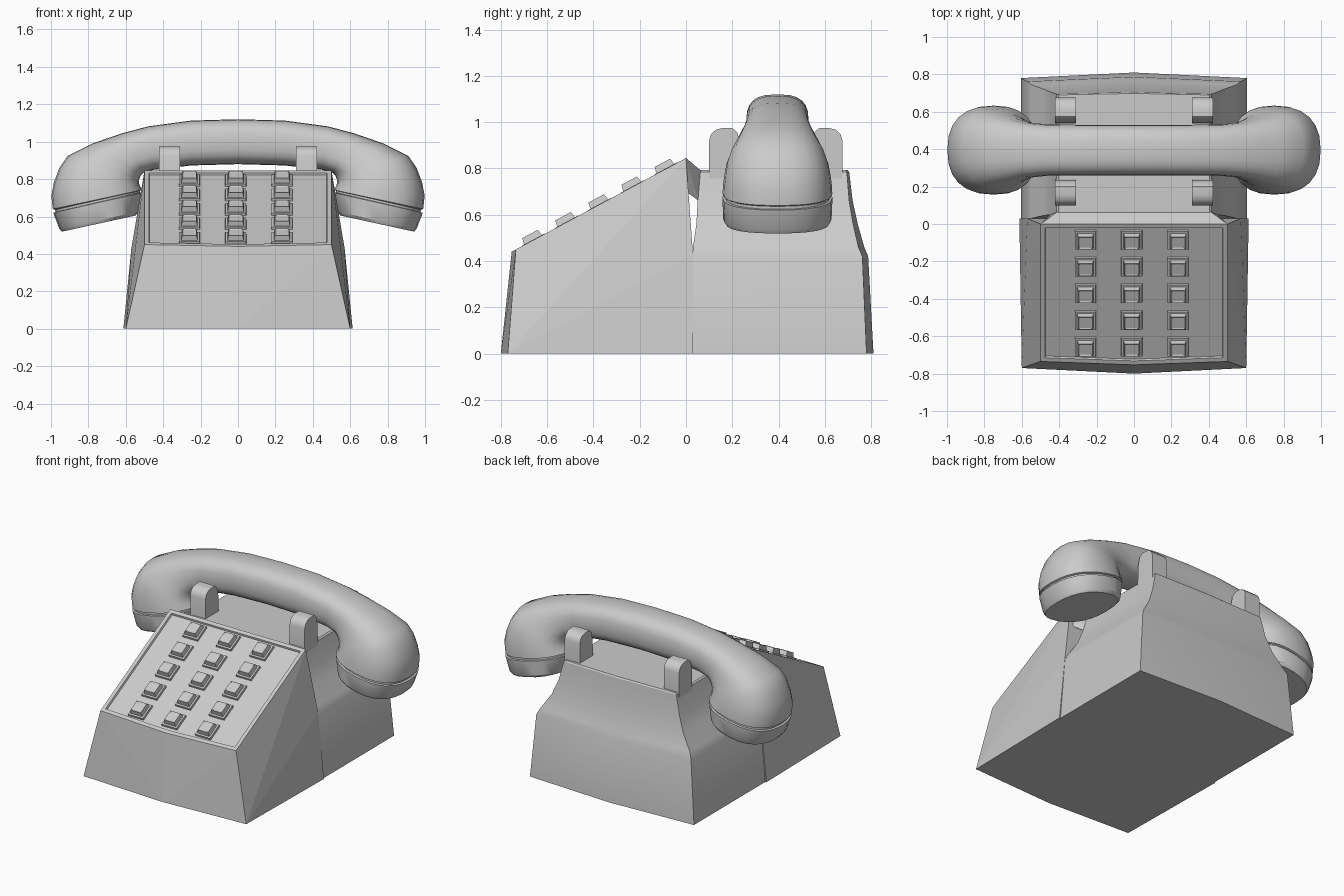
import bpy, bmesh, math
from mathutils import Vector, Matrix

if "Cube" in bpy.data.objects:
    bpy.data.objects.remove(bpy.data.objects["Cube"])

GREY = (0.6, 0.6, 0.6, 1)
mat = bpy.data.materials.new("light grey plastic")
mat.use_nodes = True
mat.diffuse_color = GREY
mat.node_tree.nodes["Principled BSDF"].inputs["Base Color"].default_value = GREY


def finish(bm, name, smooth=None):
    bmesh.ops.recalc_face_normals(bm, faces=bm.faces[:])
    mesh = bpy.data.meshes.new(name)
    bm.to_mesh(mesh)
    bm.free()
    mesh.materials.append(mat)
    obj = bpy.data.objects.new(name, mesh)
    bpy.context.collection.objects.link(obj)
    if smooth:
        bpy.ops.object.select_all(action='DESELECT')
        obj.select_set(True)
        bpy.context.view_layer.objects.active = obj
        bpy.ops.object.shade_smooth_by_angle(angle=math.radians(smooth))
    return obj


def loft(bm, rings):
    """Skin closed rings of equal length and cap both ends."""
    rows = [[bm.verts.new(p) for p in ring] for ring in rings]
    n = len(rows[0])
    for a, b in zip(rows, rows[1:]):
        for i in range(n):
            j = (i + 1) % n
            bm.faces.new((a[i], a[j], b[j], b[i]))
    bm.faces.new(rows[0])
    bm.faces.new(rows[-1])


# Sloped front of the base, with a recessed key panel
SLOPE = math.atan2(0.395, 0.735)
half = [(0.6, -0.77, 0), (0.613, 0.03, 0), (0.57, 0.03, 0.43),
        (0.5, -0.735, 0.45), (0.5, 0, 0.845)]
bm = bmesh.new()
for x, y, z in half:
    for s in (-1, 1):
        bm.verts.new((s * x, y, z))
bm.verts.new((0, -0.8, 0))
bm.verts.new((0, -0.753, 0.45 - 0.018 * math.tan(SLOPE)))
bmesh.ops.convex_hull(bm, input=bm.verts[:])
bmesh.ops.dissolve_limit(bm, angle_limit=0.02, verts=bm.verts[:], edges=bm.edges[:])
bm.normal_update()
normal = Vector((0, -math.sin(SLOPE), math.cos(SLOPE)))
panel = [f for f in bm.faces if f.normal.dot(normal) > 0.995]
bmesh.ops.inset_region(bm, faces=panel, thickness=0.024, use_even_offset=True)
bmesh.ops.inset_region(bm, faces=panel, thickness=0.004, depth=-0.012, use_even_offset=True)
finish(bm, "front_housing")

# Rear of the base, sweeping in towards the cradle: half width, front, back, bulge, height
levels = [(0.605, 0.03, 0.78, 0.03, 0), (0.57, 0.03, 0.762, 0.025, 0.42),
          (0.55, 0.03, 0.745, 0.025, 0.46), (0.485, 0.045, 0.722, 0.02, 0.56),
          (0.445, 0.05, 0.705, 0.015, 0.66), (0.415, 0.055, 0.695, 0.01, 0.785),
          (0.405, 0.06, 0.69, 0.008, 0.793)]
bm = bmesh.new()
loft(bm, [[(-w, f, z), (w, f, z), (w, b, z), (0, b + g, z), (-w, b, z)]
          for w, f, b, g, z in levels])
finish(bm, "rear_housing", 30)

# Sloping lip joining the panel's top edge to the cradle
bm = bmesh.new()
for s in (-1, 1):
    for p in [(0.5, 0, 0.845), (0.47, 0.02, 0.82), (0.41, 0.065, 0.79),
              (0.44, 0.055, 0.66), (0.5, 0, 0.7)]:
        bm.verts.new((s * p[0], p[1], p[2]))
bmesh.ops.convex_hull(bm, input=bm.verts[:])
finish(bm, "cradle_lip")

# Cradle prongs
MID = 0.388
prong = [(0.1, 0.74), (0.1, 0.92), (0.108, 0.948), (0.13, 0.968), (0.16, 0.975),
         (0.2, 0.975), (0.222, 0.955), (0.235, 0.9), (0.24, 0.74)]
for sx, side in ((1, "left"), (-1, "right")):
    for sy, end in ((1, "front"), (-1, "rear")):
        bm = bmesh.new()
        loft(bm, [[(sx * x, MID + sy * (y - MID), z) for y, z in prong]
                  for x in (0.31, 0.422)])
        finish(bm, f"{end}_{side}_prong", 35)

# Push buttons on the sloped panel
def slab(bm, size, top, z0, z1):
    loft(bm, [[(-r, -r, z), (r, -r, z), (r, r, z), (-r, r, z)]
              for r, z in ((size, z0), (top, z1))])


tilt = Matrix.Rotation(SLOPE, 4, 'X')
for row in range(5):
    for col in range(3):
        y = -0.088 - row * 0.143
        spot = Vector((-0.26 + col * 0.2475, y, 0.845 + y * math.tan(SLOPE)))
        bm = bmesh.new()
        slab(bm, 0.057, 0.055, -0.015, 0.002)
        slab(bm, 0.044, 0.038, 0, 0.03)
        bm.normal_update()
        cap = max(bm.faces, key=lambda f: f.calc_center_median().z)
        bmesh.ops.inset_region(bm, faces=[cap], thickness=0.012, depth=-0.004)
        bmesh.ops.recalc_face_normals(bm, faces=bm.faces[:])
        bm.transform(Matrix.Translation(spot) @ tilt)
        finish(bm, f"button_{row + 1}_{col + 1}")

# Handset: outer point, inner point, half depth, roundness
CENTRE = 0.395
stations = [(0, 1.12, 0, 0.88, 0.135, 2.8), (0.25, 1.113, 0.25, 0.873, 0.135, 2.8),
            (0.48, 1.082, 0.45, 0.85, 0.137, 2.8), (0.62, 1.045, 0.505, 0.835, 0.148, 2.7),
            (0.78, 0.99, 0.52, 0.82, 0.175, 2.5), (0.91, 0.925, 0.528, 0.8, 0.203, 2.4),
            (0.955, 0.86, 0.53, 0.78, 0.22, 2.4), (0.985, 0.78, 0.525, 0.765, 0.229, 2.4),
            (0.998, 0.71, 0.518, 0.752, 0.235, 2.4), (0.99, 0.64, 0.513, 0.742, 0.237, 2.4),
            (0.978, 0.636, 0.525, 0.738, 0.226, 2.4), (0.976, 0.624, 0.525, 0.728, 0.226, 2.4),
            (0.988, 0.62, 0.513, 0.727, 0.238, 2.4), (0.955, 0.535, 0.532, 0.625, 0.234, 2.4),
            (0.942, 0.519, 0.548, 0.605, 0.222, 2.4)]


def section(s, xo, zo, xi, zi, depth, power, count=24):
    ring = []
    for k in range(count):
        a = 2 * math.pi * k / count
        c, d = math.cos(a), math.sin(a)
        u = math.copysign(abs(c) ** (2 / power), c)
        v = math.copysign(abs(d) ** (2 / power), d)
        ring.append((s * ((xo + xi) + (xo - xi) * u) / 2, CENTRE + depth * v,
                     ((zo + zi) + (zo - zi) * u) / 2))
    return ring


bm = bmesh.new()
loft(bm, [section(-1, *st) for st in reversed(stations)]
     + [section(1, *st) for st in stations[1:]])
finish(bm, "handset", 32)
